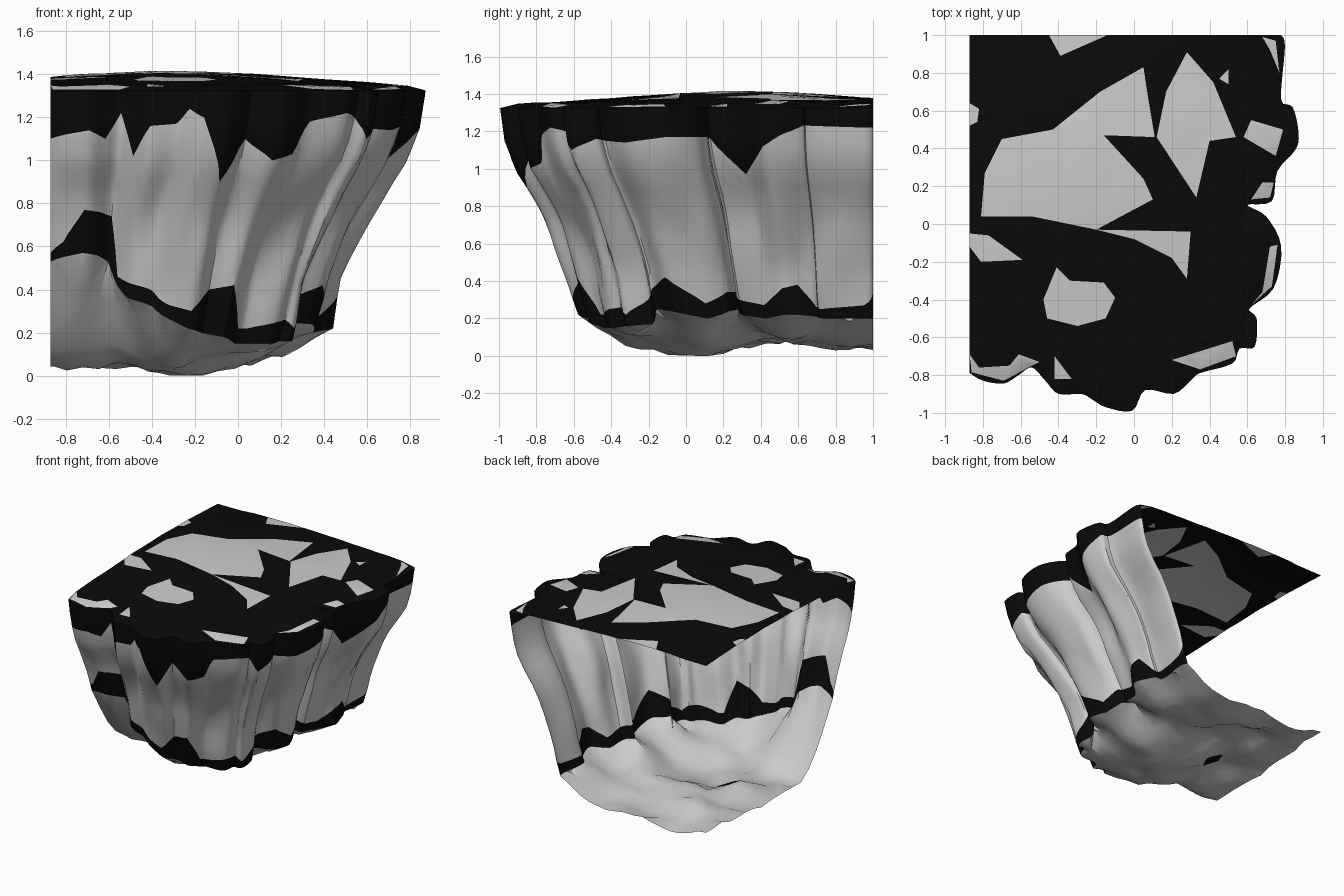
import bpy, math
from mathutils import Vector, noise
from mathutils.geometry import delaunay_2d_cdt

if "Cube" in bpy.data.objects:
    bpy.data.objects.remove(bpy.data.objects["Cube"])

CORNER = Vector((-0.87, 1.0))   # the two cut sides meet here

# Rim outline seen from above, from the left cut round to the back cut
RIM = [(-.87, -.79), (-.8, -.83), (-.69, -.845), (-.61, -.8), (-.54, -.76), (-.47, -.83), (-.4, -.9),
       (-.28, -.9), (-.22, -.93), (-.15, -.97), (-.01, -.99), (.06, -.88), (.21, -.9), (.3, -.83),
       (.35, -.79), (.52, -.74), (.56, -.66), (.64, -.65), (.65, -.5), (.61, -.45), (.74, -.34),
       (.78, -.12), (.7, .04), (.6, .1), (.73, .12), (.76, .28), (.86, .4), (.87, .5), (.84, .62),
       (.78, .66), (.8, .94), (.78, 1)]
# Heights per rim point: upper dark edge, lower dark edge, foot of the wall
BANDS = [(1.1, .57, .53), (1.12, .62, .55), (1.14, .77, .57), (1.1, .76, .56), (1.22, .74, .53),
         (1.02, .46, .42), (1.16, .43, .36), (1.17, .4, .33), (1.24, .36, .3), (1.2, .33, .27),
         (.9, .3, .22), (1.1, .4, .2), (1.0, .42, .18), (1.03, .22, .15), (1.18, .22, .15),
         (1.22, .25, .15), (1.2, .26, .16), (1.1, .22, .16), (1.16, .3, .17), (1.15, .36, .25),
         (1.14, .42, .24), (1.17, .28, .2), (1.17, .34, .24), (1.17, .34, .25), (1.16, .3, .22),
         (.97, .27, .2), (1.12, .36, .22), (1.18, .38, .22), (1.23, .26, .21), (1.23, .25, .2),
         (1.22, .27, .2), (1.22, .34, .2)]
# How far the wall has leaned in at each height (0 rim, 1 foot)
LEAN = [(0.0, 1.03), (.14, 1), (.3, .88), (.45, .8), (.7, .58), (.85, .4), (1.0, .18), (1.15, .06), (1.33, 0)]

# Pale patches on the dark top
PATCHES = [
    [(-.81, .04), (-.79, .27), (-.7, .45), (-.43, .5), (-.18, .7), (.05, .83), (.11, .46), (-.16, .47),
     (.05, .24), (.1, .13), (-.2, -.03), (-.54, .04)],
    [(.28, .91), (.42, .75), (.54, .46), (.4, .44), (.33, .14), (.12, .46), (.17, .7)],
    [(-.2, -.03), (.3, -.04), (.28, -.29), (.2, -.18), (0, -.08)],
    [(-.41, -.23), (-.34, -.3), (-.16, -.31), (-.1, -.39), (-.15, -.5), (-.3, -.54), (-.46, -.5), (-.48, -.4)],
    [(-.87, -.05), (-.77, -.06), (-.59, -.19), (-.81, -.2), (-.87, -.12)],
    [(-.45, 1), (-.14, 1), (-.39, .89)],
    [(.62, .55), (.79, .5), (.75, .36), (.58, .46)],
    [(-.87, .64), (-.82, .61), (-.83, .54), (-.87, .52)]]
RIM_PATCHES = [
    [(-.87, -.69), (-.82, -.76), (-.66, -.75), (-.61, -.69), (-.5, -.73), (-.55, -.755), (-.69, -.83), (-.86, -.785)],
    [(-.42, -.7), (-.33, -.82), (-.42, -.82)],
    [(.2, -.72), (.52, -.62), (.54, -.7), (.35, -.77)],
    [(.62, -.43), (.73, -.33), (.76, -.11), (.72, -.12), (.68, -.36)],
    [(.62, .13), (.72, .14), (.74, .22), (.68, .22)],
    [(.68, .99), (.75, .97), (.77, .8), (.72, .92)],
    [(.45, .77), (.5, .82), (.5, .74)]]


def material(name, c):
    m = bpy.data.materials.new(name)
    m.diffuse_color = (c, c, c, 1)
    m.use_nodes = True
    m.node_tree.nodes["Principled BSDF"].inputs["Base Color"].default_value = m.diffuse_color
    return m


MATS = [material("stone", .8), material("dark_edge", .003)]


def lerp(a, b, t):
    return a + (b - a) * t


def lean(z):
    for (z0, a), (z1, b) in zip(LEAN, LEAN[1:]):
        if z <= z1:
            return lerp(a, b, (z - z0) / (z1 - z0))
    return 0.0


def spline(p0, p1, p2, p3, t):
    return .5 * (2 * p1 + (p2 - p0) * t + (2 * p0 - 5 * p1 + 4 * p2 - p3) * t * t
                 + (3 * p1 - p0 - 3 * p2 + p3) * t ** 3)


def inside(p, poly):
    hit = False
    for (ax, ay), (bx, by) in zip(poly, poly[1:] + poly[:1]):
        if (ay > p[1]) != (by > p[1]) and p[0] < ax + (p[1] - ay) / (by - ay) * (bx - ax):
            hit = not hit
    return hit


def make(name, verts, faces, mats):
    me = bpy.data.meshes.new(name)
    me.from_pydata(verts, [], faces)
    for m in MATS:
        me.materials.append(m)
    me.polygons.foreach_set("material_index", mats)
    ob = bpy.data.objects.new(name, me)
    bpy.context.collection.objects.link(ob)
    bpy.ops.object.select_all(action='DESELECT')
    ob.select_set(True)
    bpy.context.view_layer.objects.active = ob
    bpy.ops.object.shade_smooth_by_angle(angle=math.radians(35))


def plate(name, ring, patches, height, step, base_mat, flip):
    """Fill the outline of ring plus the two cut sides, with patch outlines cut in."""
    a, b = ring[-1].xy, ring[0].xy
    outline = [tuple(p.xy) for p in ring]
    outline += [tuple(a.lerp(CORNER, i / 16)) for i in range(1, 17)]
    outline += [tuple(CORNER.lerp(b, i / 16)) for i in range(1, 16)]
    pts, edges = [], []
    for loop in [outline] + patches:
        n = len(pts)
        pts += [Vector(p) for p in loop]
        edges += [(n + i, n + (i + 1) % len(loop)) for i in range(len(loop))]
    for i in range(1, int(2 / step)):
        for j in range(1, int(2 / step)):
            p = Vector((-.87 + i * step + (j % 2) * step * .4, -1 + j * step))
            if inside(p, outline) and min((p - q.xy).length for q in ring) > step * .4:
                pts.append(p)
    co, _, tris = delaunay_2d_cdt(pts, edges, [], 0, 1e-5)[:3]
    verts = []
    for p in co:
        near = min(ring, key=lambda q: (q.xy - p).length)
        verts.append((p.x, p.y, height(p, near.z, (near.xy - p).length)))
    faces, mats = [], []
    for t in tris:
        c = sum((co[i] for i in t), Vector((0, 0))) / 3
        if inside(c, outline):
            faces.append(t[::-1] if flip else t)
            mats.append(1 - base_mat if any(inside(c, q) for q in patches) else base_mat)
    make(name, verts, faces, mats)


def dome(p):
    return .075 * math.exp(-((p.x + .3) ** 2 + (p.y - .3) ** 2) / .7)


# Wall columns: smooth rim curve with its height bands
SUB, MID = 4, 9
cols = []
n = len(RIM)
for i in range(n - 1):
    ps = [Vector(RIM[min(max(i + k, 0), n - 1)]) for k in (-1, 0, 1, 2)]
    for s in range(SUB + (i == n - 2)):
        t = s / SUB
        p = spline(*ps, t)
        cols.append((Vector((max(p.x, -.87), min(p.y, 1))),
                     [lerp(x, y, t) for x, y in zip(BANDS[i], BANDS[i + 1])]))

# Cliff wall
rows = MID + 4
verts = []
for p, (up, low, foot) in cols:
    zs = [1.325, lerp(1.325, up, .5)] + [lerp(up, low, k / MID) for k in range(MID + 1)] + [foot]
    for z in zs:
        g = lean(z)
        wob = noise.noise(Vector((p.x * 5, p.y * 5, z * 2.5))) * .025 * min(1, g * 3)
        d = p - CORNER
        verts.append((CORNER.x + d.x * (1 - .27 * g + wob), CORNER.y + d.y * (1 - .215 * g + wob), z))
faces, mats = [], []
for c in range(len(cols) - 1):
    for r in range(rows - 1):
        a = c * rows + r
        faces.append((a, a + 1, a + rows + 1, a + rows))
        mats.append(1 if r < 2 or r == rows - 2 else 0)
make("cliff_wall", verts, faces, mats)

# Domed top
rim = [Vector(verts[c * rows]) for c in range(len(cols))]
plate("cliff_top", rim, PATCHES + RIM_PATCHES,
      lambda p, z, d: z + .015 * min(1, d / .05) + dome(p) * min(1, d / .15)
      + .006 * noise.noise(Vector((p.x * 5, p.y * 5, 3))) * min(1, d / .1), .1, 1, False)

# Rough underside, dipping from the foot of the wall
foot = [Vector(verts[c * rows + rows - 1]) for c in range(len(cols))]


def under(p, z, d):
    t = min(1, d / .42)
    t = t * (2 - t)
    low = .07 + .09 * noise.noise(Vector((p.x * 3.2, p.y * 3.2, 1.7))) \
        + .03 * noise.noise(Vector((p.x * 8, p.y * 8, 5)))
    low -= .07 * math.exp(-((p.x + .17) ** 2 + p.y ** 2) / .03)
    return max(0, lerp(z, low, t))


plate("cliff_underside", foot, [[(-.6, .2), (-.5, .15), (-.44, .27), (-.56, .3)]], under, .075, 0, True)
